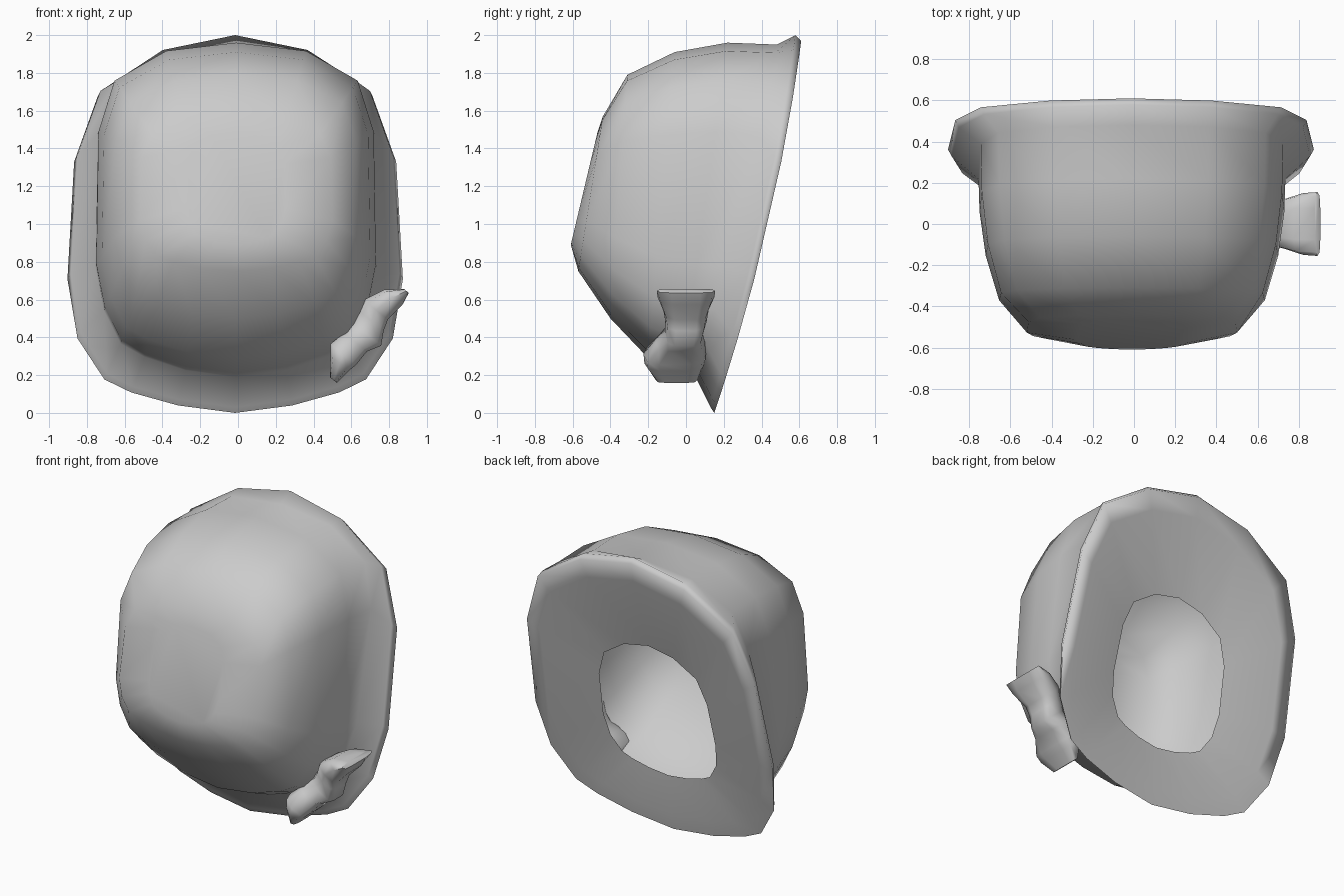
import bpy, bmesh, math
from mathutils import Vector

if "Cube" in bpy.data.objects:
    bpy.data.objects.remove(bpy.data.objects["Cube"])


def loft(name, rings, cap_start, cap_end, angle):
    """Skin a list of closed vertex rings into one smooth object."""
    bm = bmesh.new()
    vr = [[bm.verts.new(p) for p in ring] for ring in rings]
    n = len(rings[0])
    for a, b in zip(vr, vr[1:]):
        for i in range(n):
            j = (i + 1) % n
            bm.faces.new((a[i], a[j], b[j], b[i]))
    if cap_start:
        bm.faces.new(vr[0][::-1])
    if cap_end:
        bm.faces.new(vr[-1])
    bmesh.ops.recalc_face_normals(bm, faces=bm.faces)
    me = bpy.data.meshes.new(name)
    bm.to_mesh(me)
    bm.free()
    ob = bpy.data.objects.new(name, me)
    bpy.context.collection.objects.link(ob)
    bpy.ops.object.select_all(action='DESELECT')
    ob.select_set(True)
    bpy.context.view_layer.objects.active = ob
    bpy.ops.object.shade_smooth_by_angle(angle=math.radians(angle))
    return ob


# Half outlines (x, height fraction) of the crown and of the brim
CROWN = [(0, 0), (.36, .02), (.65, .06), (.82, .10), (.94, .20), (1, .33),
         (.985, .73), (.87, .885), (.5, .975), (0, 1)]
BRIM = [(0, 0), (.34, .02), (.62, .055), (.78, .09), (.94, .20), (1, .36),
        (.96, .675), (.82, .85), (.44, .96), (0, 1)]


def hat_ring(outline, yb, zb, yt, zt, w, bulge=0.0, cx=-.01):
    """Tilted ring from its bottom (yb, zb) and top (yt, zt) points."""
    pts = outline + [(-x, t) for x, t in outline[-2:0:-1]]
    return [(cx + x * w, yb + (yt - yb) * t + bulge * 4 * t * (1 - t),
             zb + (zt - zb) * t) for x, t in pts]


# Bonnet: crown, flared brim, then the flat back face in to the head opening
bonnet = [
    hat_ring(CROWN, -.61, .89, -.47, 1.48, .26),
    hat_ring(CROWN, -.57, .75, -.44, 1.57, .51),
    hat_ring(CROWN, -.40, .50, -.31, 1.79, .645),
    hat_ring(CROWN, -.20, .29, -.06, 1.91, .71),
    hat_ring(CROWN, -.02, .21, .22, 1.96, .74),
    hat_ring(CROWN, .05, .19, .48, 1.95, .745, .03),
    hat_ring(BRIM, .13, .03, .58, 2.0, .87, .04, -.015),
    hat_ring(BRIM, .15, 0, .61, 1.97, .888, .05, -.015),
    hat_ring(BRIM, .17, .10, .58, 1.84, .79, .05, -.01),
    hat_ring(BRIM, .20, .38, .42, 1.34, .42, .02),
]
loft("bonnet", bonnet, True, False, 120)

# Bow on the side: (distance along, half width, inner and outer face, y shift)
SECTIONS = [(-.30, .11, -.02, .03, -.05), (-.21, .16, -.09, .04, -.06),
            (-.16, .165, -.13, .05, -.06), (-.07, .13, -.11, .05, -.03),
            (0, .10, -.11, .09, -.01), (.07, .11, -.12, .05, 0),
            (.13, .12, -.14, .03, 0), (.24, .15, -.09, .04, 0),
            (.31, .155, -.01, .025, 0)]
along = Vector((.63, 0, .777))
out = Vector((.777, 0, -.63))
centre = Vector((.69, 0, .41))
bow = []
for u, hy, n0, n1, dy in SECTIONS:
    ring = []
    for k in range(10):
        a = math.tau * k / 10
        c, s = math.cos(a), math.sin(a)
        c = math.copysign(abs(c) ** .6, c)
        s = math.copysign(abs(s) ** .6, s)
        n = (n0 + n1) / 2 + (n1 - n0) / 2 * s
        ring.append(centre + along * u + out * n + Vector((0, dy + hy * c, 0)))
    bow.append(ring)
loft("bow", bow, True, True, 60)
